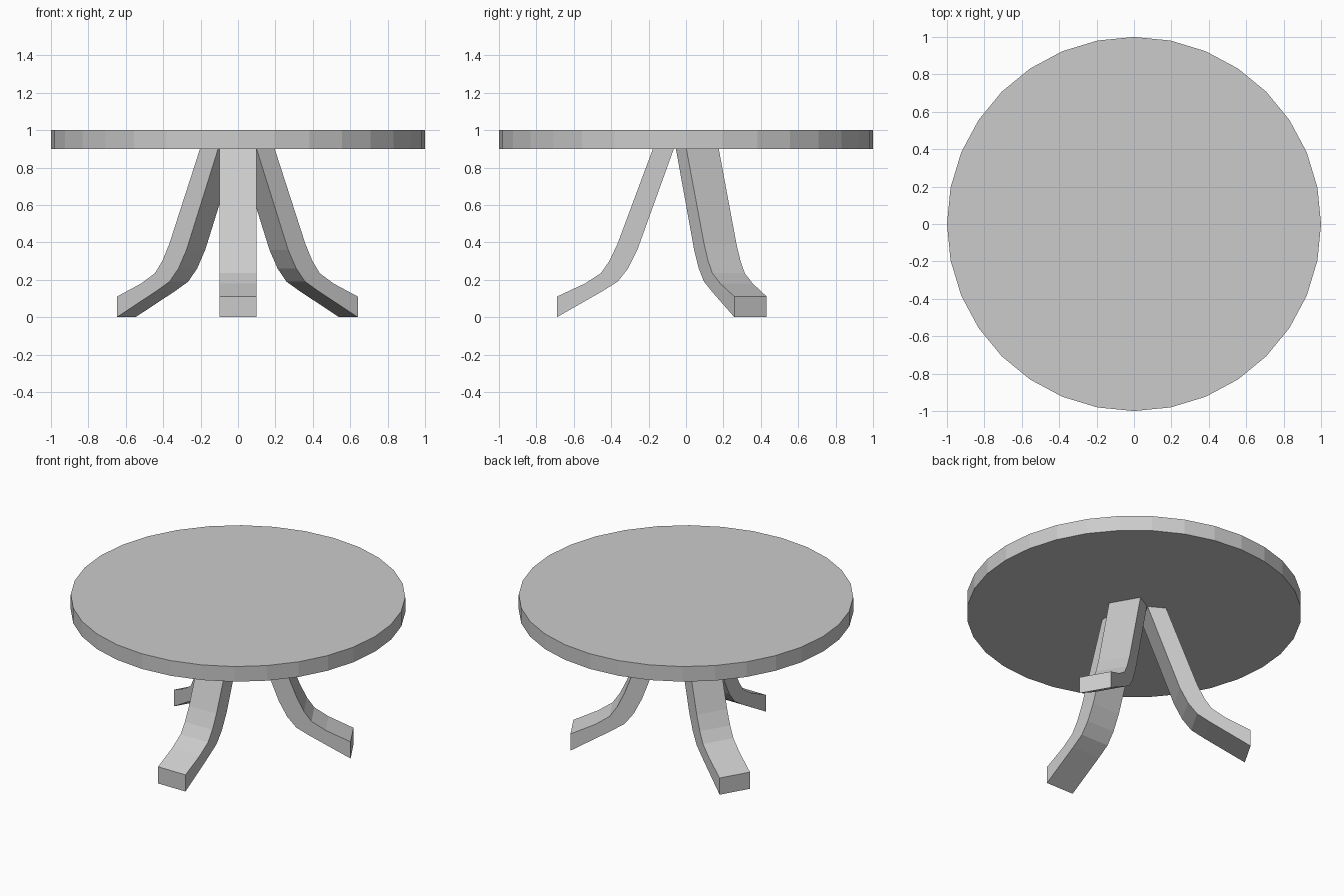
import bpy
import bmesh
from math import radians
from mathutils import Matrix

if "Cube" in bpy.data.objects:
    bpy.data.objects.remove(bpy.data.objects["Cube"])

# Leg side profile: (distance from centre, height), outer edge then inner edge
OUTER = [(0.177, 0.90), (0.367, 0.39), (0.41, 0.30), (0.455, 0.235), (0.54, 0.18), (0.69, 0.11)]
INNER = [(0.69, 0.0), (0.445, 0.14), (0.365, 0.19), (0.31, 0.26), (0.26, 0.36), (0.065, 0.90)]
HALF_WIDTH = 0.1


def finish(bm, name):
    bmesh.ops.recalc_face_normals(bm, faces=bm.faces)
    mesh = bpy.data.meshes.new(name)
    bm.to_mesh(mesh)
    bm.free()
    obj = bpy.data.objects.new(name, mesh)
    bpy.context.collection.objects.link(obj)
    return obj


def build_leg(name, angle, shift=0.0):
    # Loft matching outer and inner points into a curved bar of quads
    bm = bmesh.new()
    rings = []
    for (a, za), (b, zb) in zip(OUTER, reversed(INNER)):
        rings.append([bm.verts.new(p) for p in (
            (a, -HALF_WIDTH, za), (a, HALF_WIDTH, za),
            (b, HALF_WIDTH, zb), (b, -HALF_WIDTH, zb))])
    for r, s in zip(rings, rings[1:]):
        for i in range(4):
            j = (i + 1) % 4
            bm.faces.new((r[i], r[j], s[j], s[i]))
    bm.faces.new(rings[0])
    bm.faces.new(rings[-1])
    bm.transform(Matrix.Translation((shift, 0, 0)) @ Matrix.Rotation(radians(angle), 4, 'Z'))
    return finish(bm, name)


# Round top
bm = bmesh.new()
bmesh.ops.create_cone(bm, cap_ends=True, segments=32, radius1=1, radius2=1,
                      depth=0.1, matrix=Matrix.Translation((0, 0, 0.95)))
finish(bm, "table_top")

# Three splayed legs
build_leg("front_leg", -90)
build_leg("back_right_leg", 30, -0.007)
build_leg("back_left_leg", 150)
